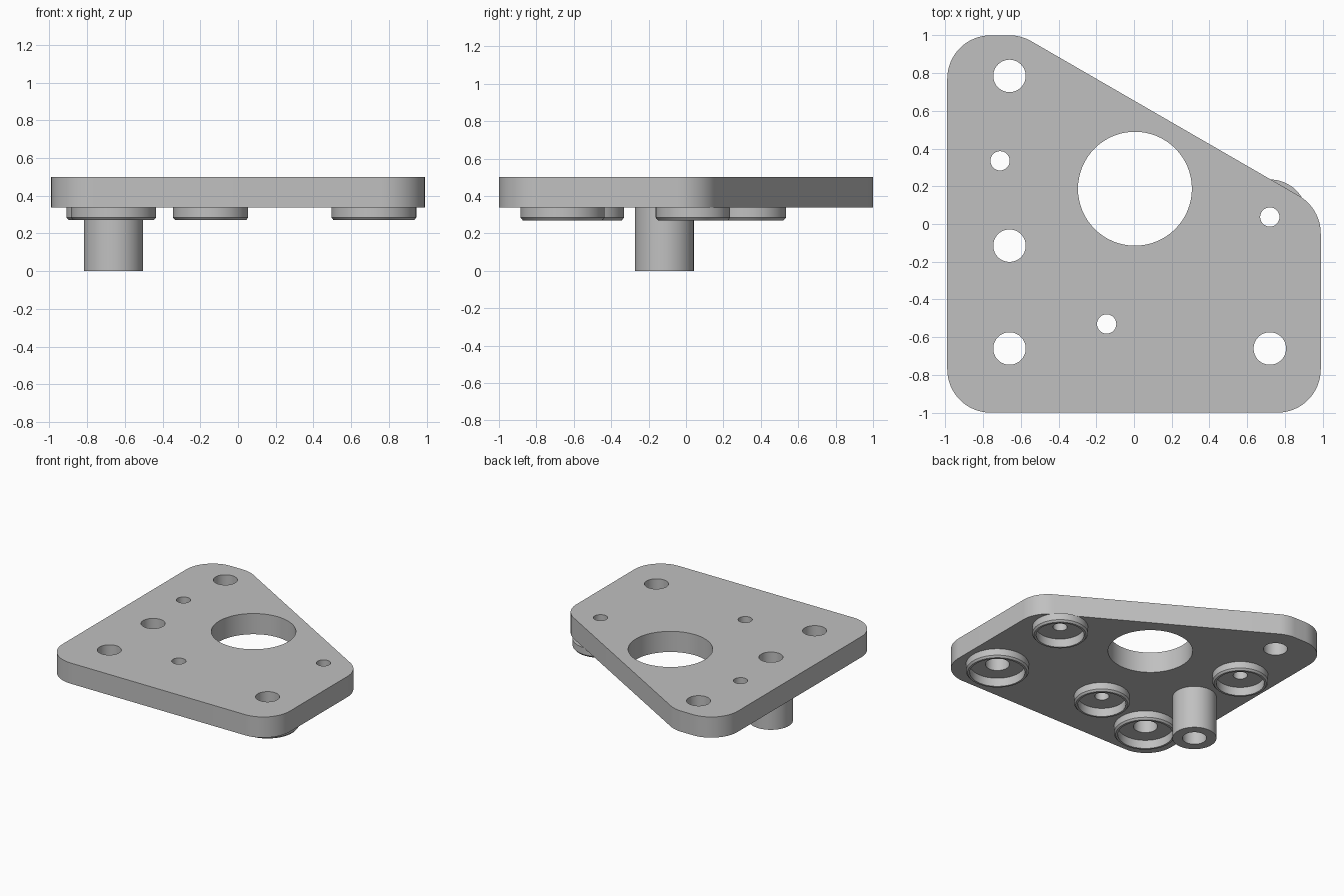
import bpy, math
from math import pi, cos, sin

if "Cube" in bpy.data.objects:
    bpy.data.objects.remove(bpy.data.objects["Cube"])

Z_UNDER, Z_TOP = 0.337, 0.5
SEG = 64

grey = bpy.data.materials.new("light grey")
grey.diffuse_color = (0.53, 0.53, 0.53, 1)
grey.use_nodes = True
grey.node_tree.nodes["Principled BSDF"].inputs["Base Color"].default_value = grey.diffuse_color


def arc(cx, cy, r, a0, a1, n=16):
    """Points along an arc, angles in degrees."""
    return [(cx + r * cos(math.radians(a0 + (a1 - a0) * i / n)),
             cy + r * sin(math.radians(a0 + (a1 - a0) * i / n))) for i in range(n + 1)]


def finish(obj):
    obj.data.materials.clear()
    obj.data.materials.append(grey)
    bpy.ops.object.select_all(action='DESELECT')
    obj.select_set(True)
    bpy.context.view_layer.objects.active = obj
    bpy.ops.object.shade_smooth_by_angle(angle=math.radians(30))


def extruded(name, loops, z0, z1):
    """Filled outline with holes, extruded between two heights."""
    curve = bpy.data.curves.new(name, 'CURVE')
    curve.dimensions = '2D'
    curve.fill_mode = 'BOTH'
    curve.extrude = (z1 - z0) / 2
    for pts in loops:
        s = curve.splines.new('POLY')
        s.points.add(len(pts) - 1)
        for p, (x, y) in zip(s.points, pts):
            p.co = (x, y, 0, 1)
        s.use_cyclic_u = True
    obj = bpy.data.objects.new(name, curve)
    bpy.context.collection.objects.link(obj)
    obj.location.z = (z0 + z1) / 2
    bpy.ops.object.select_all(action='DESELECT')
    obj.select_set(True)
    bpy.context.view_layer.objects.active = obj
    bpy.ops.object.convert(target='MESH')
    obj = bpy.context.object
    # weld the caps to the walls
    import bmesh
    bm = bmesh.new()
    bm.from_mesh(obj.data)
    bmesh.ops.remove_doubles(bm, verts=bm.verts, dist=1e-5)
    bmesh.ops.recalc_face_normals(bm, faces=bm.faces)
    bm.to_mesh(obj.data)
    bm.free()
    finish(obj)


def turned(name, x, y, profile):
    """Closed (radius, z) profile revolved around a vertical axis."""
    n = len(profile)
    verts = [(r * cos(2 * pi * i / SEG), r * sin(2 * pi * i / SEG), z)
             for i in range(SEG) for r, z in profile]
    faces = [(i * n + j, (i + 1) % SEG * n + j,
              (i + 1) % SEG * n + (j + 1) % n, i * n + (j + 1) % n)
             for i in range(SEG) for j in range(n)]
    mesh = bpy.data.meshes.new(name)
    mesh.from_pydata(verts, [], faces)
    obj = bpy.data.objects.new(name, mesh)
    obj.location = (x, y, 0)
    bpy.context.collection.objects.link(obj)
    finish(obj)


# Mounting plate: rounded outline with a 30 degree sloped edge
R = 0.23
outline = (arc(-0.76, -0.77, R, 180, 270) + arc(0.76, -0.77, R, 270, 360)
           + arc(0.76, -0.05, R, 0, 60) + arc(-0.66, 0.77, R, 60, 90)
           + arc(-0.76, 0.77, R, 90, 180))
large = [(-0.66, -0.66), (0.72, -0.66)]
small = [(-0.71, 0.335), (0.72, 0.037), (-0.145, -0.53)]
corner, post = (-0.66, 0.785), (-0.66, -0.115)
holes = [(0.005, 0.187, 0.302)]
holes += [(x, y, 0.086) for x, y in large + [corner, post]]
holes += [(x, y, 0.051) for x, y in small]
extruded("plate", [outline] + [arc(x, y, r, 0, 360 * (1 - 1 / SEG), SEG - 1)
                               for x, y, r in holes], Z_UNDER, Z_TOP)

# Raised bearing rings below the plate, chamfered at the outer rim
for label, spots, ro in (("large", large, 0.225), ("small", small, 0.199)):
    ri = ro - 0.028
    for i, (x, y) in enumerate(spots):
        turned(f"{label}_ring_{i + 1}", x, y,
               [(ri, 0.27), (ro - 0.012, 0.27), (ro, 0.284), (ro, Z_UNDER), (ri, Z_UNDER)])

# Hollow post reaching down to the ground
turned("post", *post, [(0.086, 0), (0.157, 0), (0.157, Z_UNDER), (0.086, Z_UNDER)])
